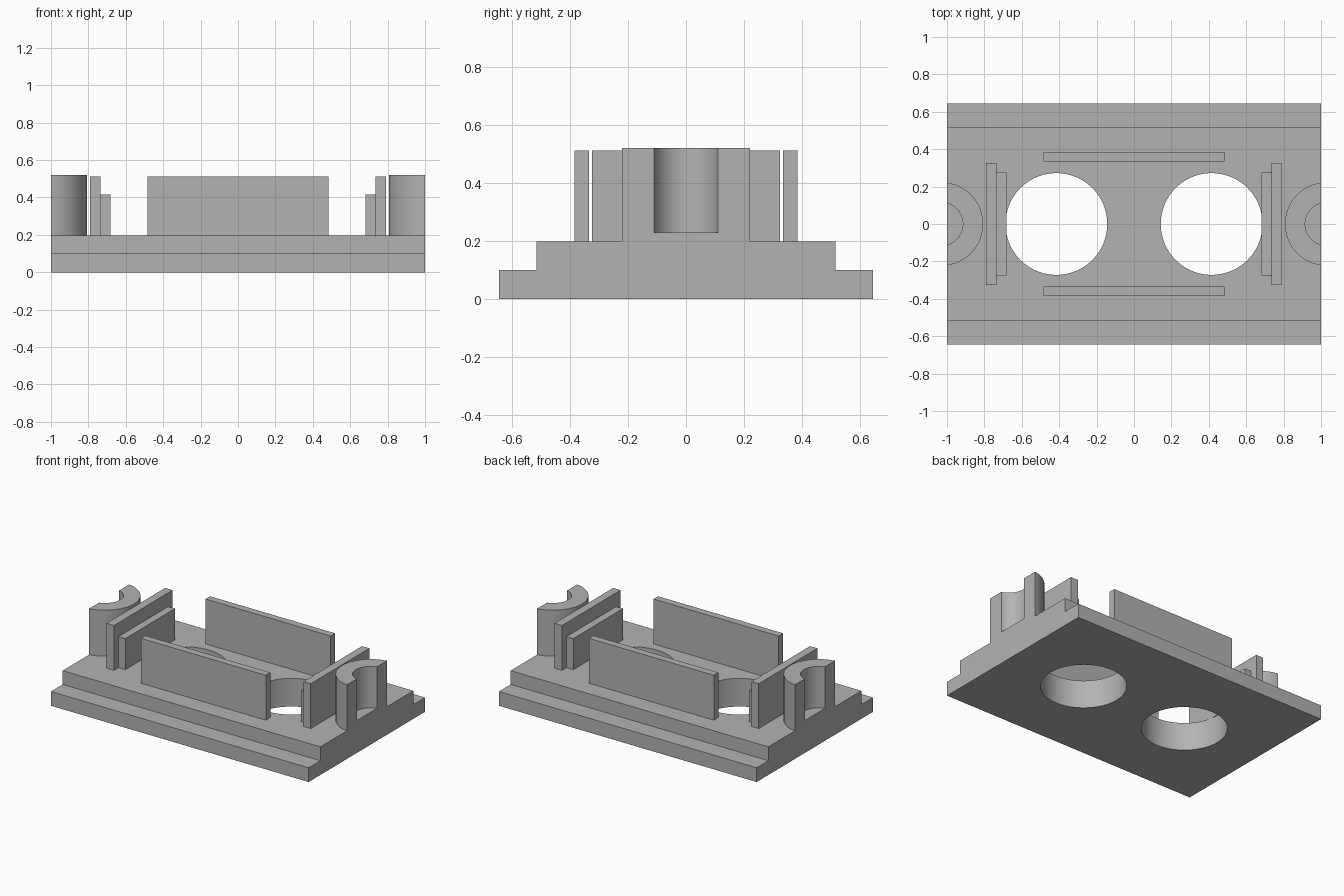
import bpy, bmesh, math
from mathutils import Vector

cube = bpy.data.objects.get("Cube")
if cube:
    bpy.data.objects.remove(cube, do_unlink=True)

GREY = (0.45, 0.45, 0.45, 1.0)
grey = bpy.data.materials.new("plain grey")
grey.use_nodes = True
grey.diffuse_color = GREY
grey.node_tree.nodes["Principled BSDF"].inputs["Base Color"].default_value = GREY

HALF_LENGTH = 1.0
DECK = 0.197


def prism(name, outline, lo, hi, along_x=False):
    """Extrude a flat outline up z, or a (y, z) outline along x."""
    bm = bmesh.new()
    place = (lambda a, b: (lo, a, b)) if along_x else (lambda a, b: (a, b, lo))
    face = bm.faces.new([bm.verts.new(place(a, b)) for a, b in outline])
    step = Vector((hi - lo, 0, 0)) if along_x else Vector((0, 0, hi - lo))
    new = bmesh.ops.extrude_face_region(bm, geom=[face])["geom"]
    bmesh.ops.translate(bm, vec=step, verts=[v for v in new if isinstance(v, bmesh.types.BMVert)])
    bmesh.ops.recalc_face_normals(bm, faces=bm.faces)
    mesh = bpy.data.meshes.new(name)
    bm.to_mesh(mesh)
    bm.free()
    mesh.materials.append(grey)
    obj = bpy.data.objects.new(name, mesh)
    bpy.context.collection.objects.link(obj)
    return obj


def smooth(obj):
    bpy.ops.object.select_all(action="DESELECT")
    obj.select_set(True)
    bpy.context.view_layer.objects.active = obj
    bpy.ops.object.shade_smooth_by_angle(angle=math.radians(30))


def rect(x0, x1, y0, y1):
    return [(x0, y0), (x1, y0), (x1, y1), (x0, y1)]


def arc(side, radius, offset=0.03, steps=40):
    """Arc bulging inward from the end face, cut off flush with that face."""
    start = math.acos(-offset / radius)
    sweep = 2 * (math.pi - start)
    angles = [start + sweep * i / steps for i in range(steps + 1)]
    return [(side * (HALF_LENGTH + offset + radius * math.cos(a)), radius * math.sin(a))
            for a in angles]


# Stepped base with two round through holes
half_profile = [(0.645, 0), (0.645, 0.1), (0.515, 0.1), (0.515, DECK)]
profile = half_profile + [(-y, z) for y, z in reversed(half_profile)]
base = prism("stepped_base", profile, -HALF_LENGTH, HALF_LENGTH, along_x=True)
for side in (-1, 1):
    circle = [(side * 0.415 + 0.272 * math.cos(math.tau * i / 96),
               0.272 * math.sin(math.tau * i / 96)) for i in range(96)]
    cutter = prism("hole_cutter", circle, -0.1, 0.4)
    cutter.hide_render = True
    cut = base.modifiers.new("hole", "BOOLEAN")
    cut.operation, cut.solver, cut.object = "DIFFERENCE", "EXACT", cutter
    bpy.context.view_layer.objects.active = base
    bpy.ops.object.modifier_apply(modifier=cut.name)
    bpy.data.objects.remove(cutter, do_unlink=True)
smooth(base)

# Long upright walls, front and back
for side, label in ((-1, "front"), (1, "back")):
    prism(label + "_wall", rect(-0.485, 0.485, side * 0.335, side * 0.385), DECK, 0.512)

# End walls with a lower inner step, and half-round sockets at the ends
for side, label in ((-1, "right"), (1, "left")):
    prism(label + "_end_wall", rect(side * 0.735, side * 0.792, -0.325, 0.325), DECK, 0.512)
    prism(label + "_end_step", rect(side * 0.682, side * 0.735, -0.275, 0.275), DECK, 0.415)
    outer, inner = arc(side, 0.223), arc(side, 0.115)
    smooth(prism(label + "_socket_floor", outer, DECK, 0.228))
    smooth(prism(label + "_socket", outer + inner[::-1], 0.228, 0.52))
